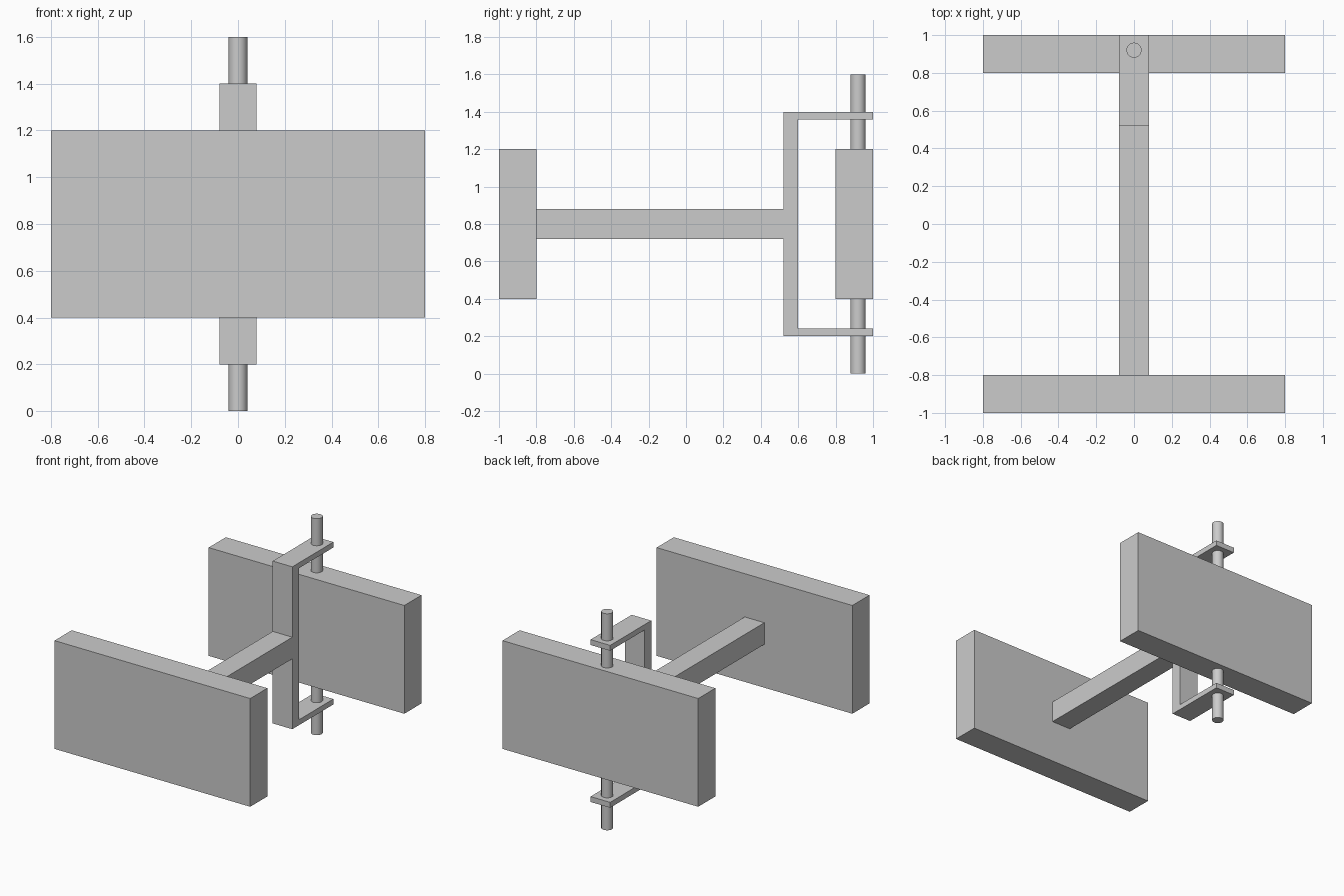
import bpy, bmesh, math

if "Cube" in bpy.data.objects:
    bpy.data.objects.remove(bpy.data.objects["Cube"])


def add_object(name, bm):
    bmesh.ops.recalc_face_normals(bm, faces=bm.faces)
    mesh = bpy.data.meshes.new(name)
    bm.to_mesh(mesh)
    bm.free()
    obj = bpy.data.objects.new(name, mesh)
    bpy.context.collection.objects.link(obj)
    return obj


def extrude_profile(name, points, half_width):
    """Extrude a (y, z) outline symmetrically along x."""
    bm = bmesh.new()
    face = bm.faces.new([bm.verts.new((-half_width, y, z)) for y, z in points])
    result = bmesh.ops.extrude_face_region(bm, geom=[face])
    verts = [v for v in result["geom"] if isinstance(v, bmesh.types.BMVert)]
    bmesh.ops.translate(bm, verts=verts, vec=(2 * half_width, 0, 0))
    return add_object(name, bm)


def block(name, half_width, y0, y1, z0, z1):
    return extrude_profile(name, [(y0, z0), (y1, z0), (y1, z1), (y0, z1)], half_width)


# Front and rear plates
block("front_plate", 0.8, -1.0, -0.8, 0.4, 1.2)
block("rear_plate", 0.8, 0.8, 1.0, 0.4, 1.2)

# Arm from the front plate to the bracket
block("connecting_arm", 0.08, -0.8, 0.52, 0.72, 0.88)

# C-shaped bracket reaching over and under the rear plate
extrude_profile("pivot_bracket", [
    (0.52, 0.2), (1.0, 0.2), (1.0, 0.24), (0.6, 0.24),
    (0.6, 1.36), (1.0, 1.36), (1.0, 1.4), (0.52, 1.4)], 0.08)

# Round pivot pin through bracket and rear plate
bpy.ops.mesh.primitive_cylinder_add(vertices=32, radius=0.04, depth=1.6,
                                    location=(0, 0.92, 0.8))
bpy.context.object.name = "pivot_pin"
bpy.ops.object.shade_smooth_by_angle(angle=math.radians(30))
